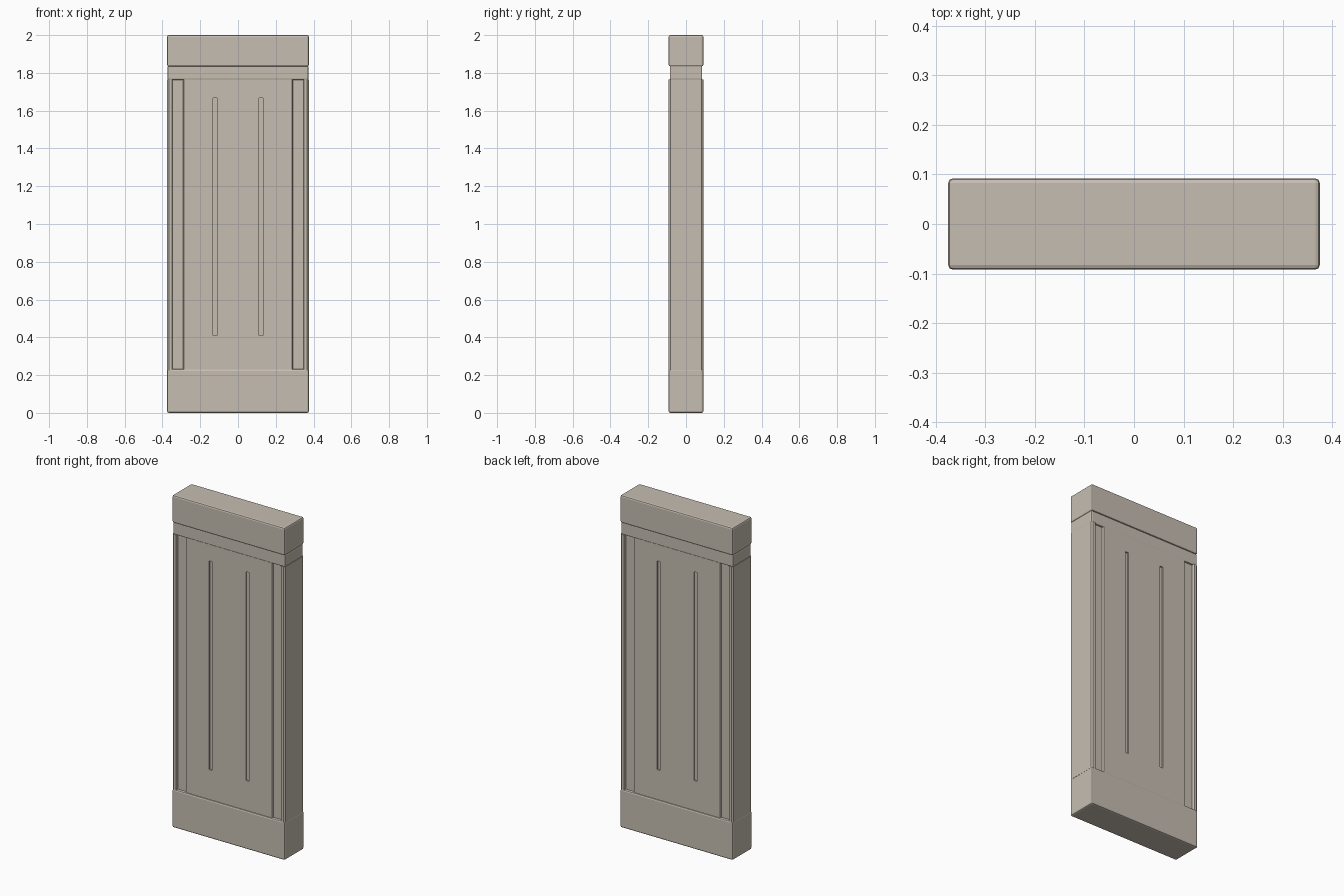
import bpy
import bmesh

if "Cube" in bpy.data.objects:
    bpy.data.objects.remove(bpy.data.objects["Cube"], do_unlink=True)

stone = bpy.data.materials.new("warm_grey_stone")
stone.use_nodes = True
COLOUR = (0.565, 0.515, 0.445, 1.0)
stone.diffuse_color = COLOUR
stone.node_tree.nodes["Principled BSDF"].inputs["Base Color"].default_value = COLOUR


def finish(name, bm):
    """Turn a bmesh into a named object in the shared stone colour."""
    bmesh.ops.recalc_face_normals(bm, faces=bm.faces)
    mesh = bpy.data.meshes.new(name)
    bm.to_mesh(mesh)
    bm.free()
    mesh.materials.append(stone)
    obj = bpy.data.objects.new(name, mesh)
    bpy.context.collection.objects.link(obj)
    return obj


def block(name, half_x, half_y, z0, z1, x=0, y=0, bevel=0):
    bm = bmesh.new()
    bmesh.ops.create_cube(bm, size=1)
    for v in bm.verts:
        v.co = (x + v.co.x * 2 * half_x, y + v.co.y * 2 * half_y,
                (z0 + z1) / 2 + v.co.z * (z1 - z0))
    if bevel:
        bmesh.ops.bevel(bm, geom=bm.edges[:], offset=bevel, segments=2,
                        profile=0.5, affect='EDGES')
    return finish(name, bm)


# Base, band and cap with softened edges
HALF = 0.375
block("base_block", HALF, 0.092, 0, 0.232, bevel=0.009)
block("neck_band", 0.373, 0.086, 1.762, 1.838, bevel=0.007)
block("cap_block", HALF, 0.092, 1.834, 2.0, bevel=0.009)

# Shaft: quarter cross-section with corner post, channel and raised panel
PANEL_Y = 0.086
quarter = [(HALF, 0.083), (0.366, 0.092), (0.35, 0.092), (0.346, 0.077),
           (0.29, 0.077), (0.286, PANEL_Y)]
half = quarter + [(-x, y) for x, y in reversed(quarter)]
section = half + [(-x, -y) for x, y in half]
bm = bmesh.new()
face = bm.faces.new([bm.verts.new((x, y, 0.225)) for x, y in section])
top = bmesh.ops.extrude_face_region(bm, geom=[face])
for v in top["geom"]:
    if isinstance(v, bmesh.types.BMVert):
        v.co.z = 1.766
shaft = finish("panelled_shaft", bm)

# Two shallow upright grooves cut into the panel on each face
cutters = []
for x in (-0.122, 0.122):
    for y in (-PANEL_Y, PANEL_Y):
        cutter = block("groove_cutter", 0.01, 0.009, 0.41, 1.667, x, y)
        cutter.hide_render = True
        cutters.append(cutter)
        cut = shaft.modifiers.new("groove", 'BOOLEAN')
        cut.operation = 'DIFFERENCE'
        cut.solver = 'EXACT'
        cut.object = cutter

# Apply the cuts and remove the cutters
graph = bpy.context.evaluated_depsgraph_get()
carved = bpy.data.meshes.new_from_object(shaft.evaluated_get(graph))
shaft.modifiers.clear()
shaft.data = carved
for cutter in cutters:
    bpy.data.objects.remove(cutter, do_unlink=True)
